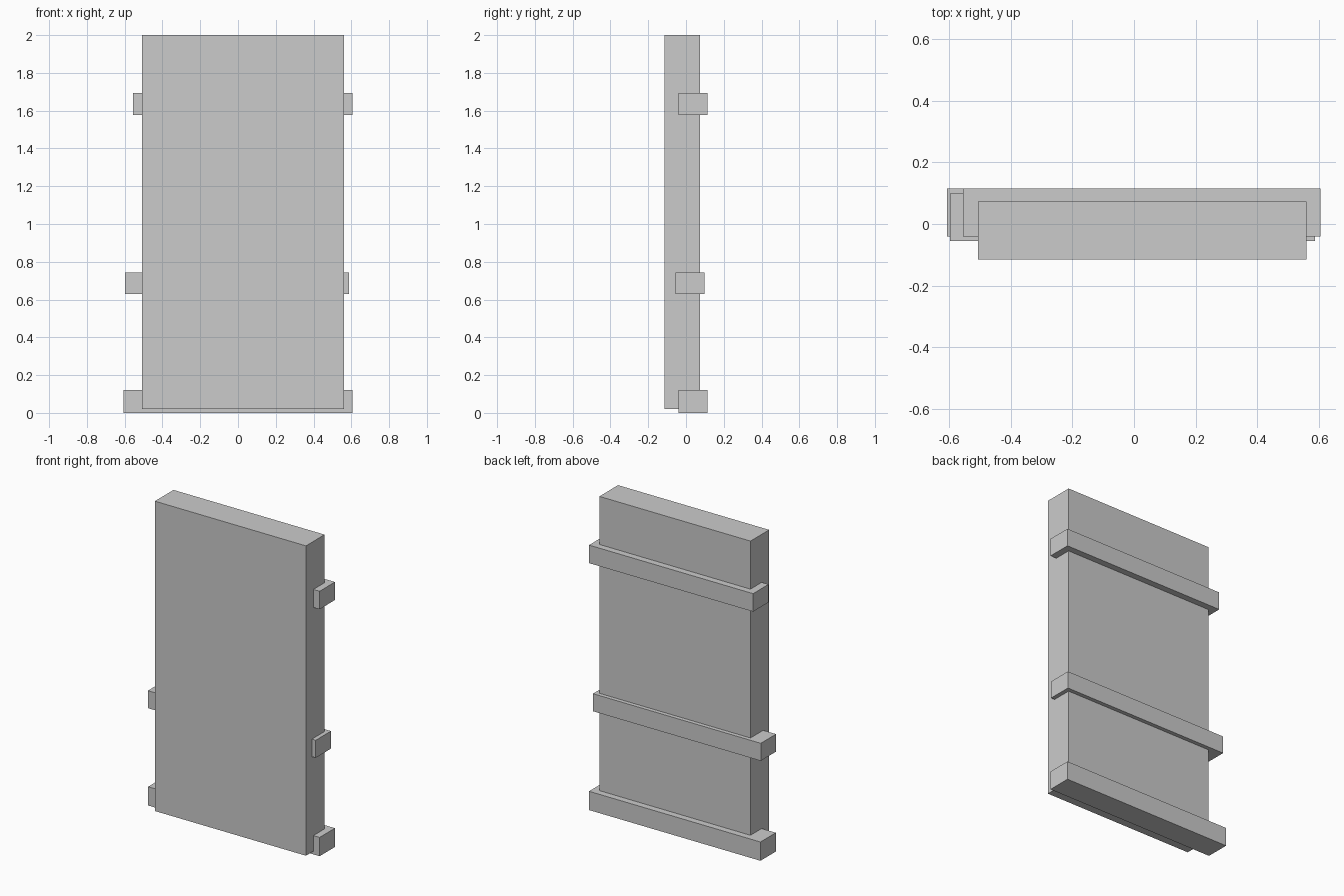
import bpy
from mathutils import Vector

if "Cube" in bpy.data.objects:
    bpy.data.objects.remove(bpy.data.objects["Cube"])


def box(name, lo, hi):
    """Axis-aligned box between two corners."""
    lo, hi = Vector(lo), Vector(hi)
    bpy.ops.mesh.primitive_cube_add(size=1, location=(lo + hi) / 2)
    ob = bpy.context.object
    ob.name = name
    ob.scale = hi - lo
    bpy.ops.object.transform_apply(location=False, rotation=False, scale=True)
    return ob


# Upright panel
box("panel", (-0.507, -0.115, 0.02), (0.561, 0.073, 2.0))

# Cross battens let into the back: name, x range, y range, z range
battens = [
    ("bottom_batten", (-0.607, 0.605), (-0.04, 0.115), (0.0, 0.12)),
    ("middle_batten", (-0.598, 0.588), (-0.055, 0.099), (0.63, 0.742)),
    ("top_batten", (-0.555, 0.605), (-0.04, 0.115), (1.578, 1.693)),
]
for name, x, y, z in battens:
    box(name, (x[0], y[0], z[0]), (x[1], y[1], z[1]))
